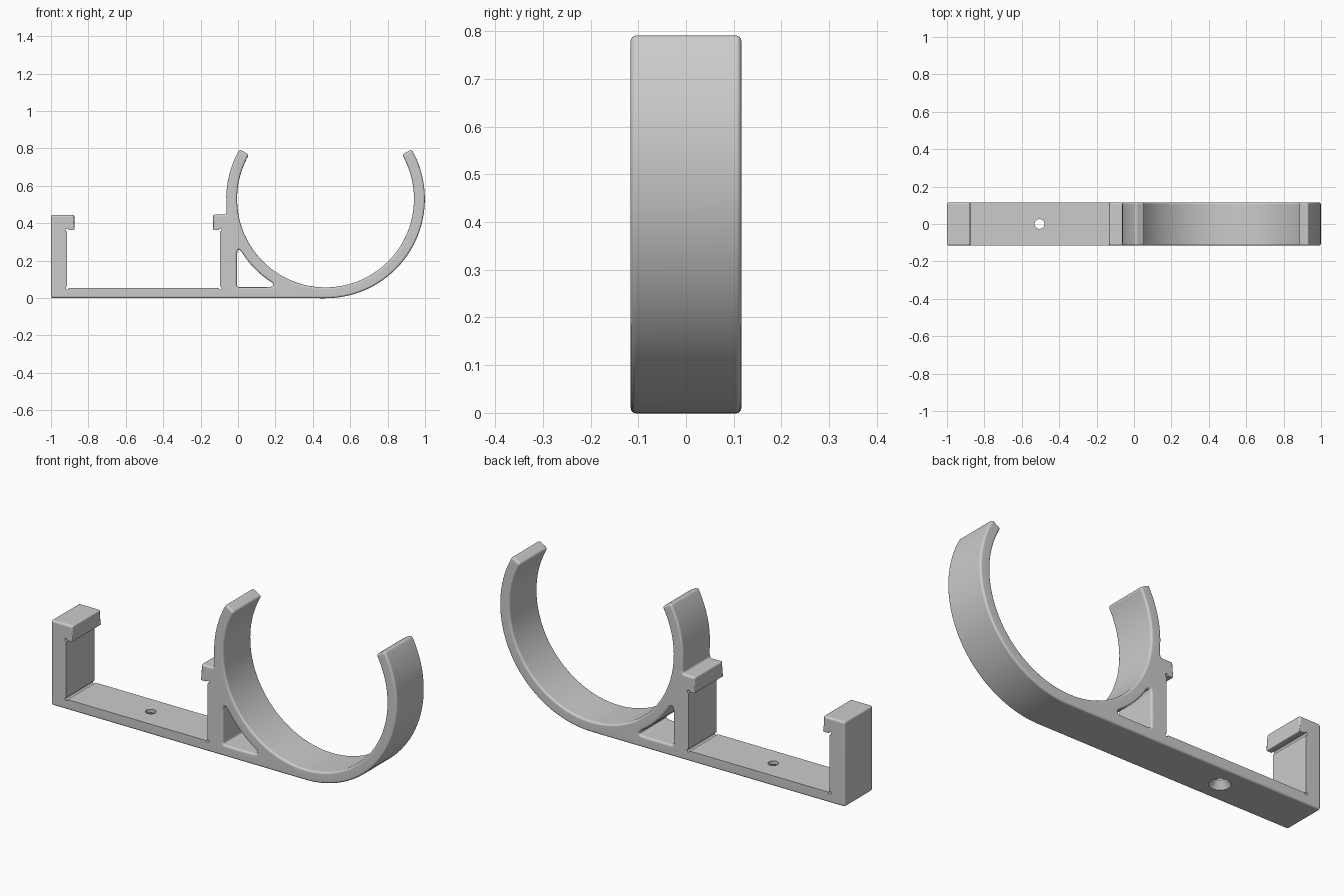
import bpy, bmesh, math
from mathutils import Vector

if "Cube" in bpy.data.objects:
    bpy.data.objects.remove(bpy.data.objects["Cube"])

HALF, EDGE = 0.116, 0.011          # half width, rounded edge radius
CX, CZ, R_OUT, R_IN = 0.468, 0.53, 0.531, 0.473


def arc(cx, cz, r, a0, a1, n, w):
    """Arc points as (x, z, corner radius, edge rounding weight)."""
    out = []
    for i in range(n + 1):
        a = math.radians(a0 + (a1 - a0) * i / n)
        out.append((cx + r * math.cos(a), cz + r * math.sin(a), 0, w))
    return out


def relief(cx, cz, a0):
    """Small round relief cut into an inner corner."""
    return arc(cx, cz, 0.008, a0, a0 - 270, 12, 0)


def round_corners(pts, n=6):
    out = []
    for i, (x, z, r, w) in enumerate(pts):
        p = Vector((x, z))
        if r == 0:
            out.append((p, w))
            continue
        a, b = Vector(pts[i - 1][:2]), Vector(pts[(i + 1) % len(pts)][:2])
        a, b = p + (a - p).normalized() * r, p + (b - p).normalized() * r
        for k in range(n + 1):
            t = k / n
            out.append((a * (1 - t) ** 2 + p * 2 * t * (1 - t) + b * t * t, w))
    return out


def inset(loop, d):
    """Move a loop into the solid by d, scaled by each point's weight."""
    out = []
    for i, (p, w) in enumerate(loop):
        u = (p - loop[i - 1][0]).normalized()
        v = (loop[(i + 1) % len(loop)][0] - p).normalized()
        n1, n2 = Vector((-u.y, u.x)), Vector((-v.y, v.x))
        out.append(p + (n1 + n2) / max(0.3, 1 + n1.dot(n2)) * d * w)
    return out


# Outline: left hook, base, open ring, right hook
outline = [(-1, 0.445, 0.012, 1), (-1, 0, 0.012, 1)]
outline += arc(CX, CZ, R_OUT, -90, 27, 36, 1)
outline += [(*arc(CX, CZ, R_OUT, 30, 30, 1, 1)[0][:2], 0.014, 1),
            (*arc(CX, CZ, R_IN, 30, 30, 1, 1)[0][:2], 0.014, 1)]
outline += arc(CX, CZ, R_IN, 27, -207, 72, 1)
outline += [(*arc(CX, CZ, R_IN, 150, 150, 1, 1)[0][:2], 0.014, 1),
            (*arc(CX, CZ, R_OUT, 150, 150, 1, 1)[0][:2], 0.014, 1)]
outline += arc(CX, CZ, R_OUT, 153, 185, 10, 1)
outline += [(-0.062, 0.446, 0.014, 1), (-0.133, 0.446, 0.01, 1), (-0.133, 0.363, 0.006, 0)]
outline += relief(-0.095, 0.363, 180) + relief(-0.095, 0.054, 90)
outline += relief(-0.913, 0.054, 0) + relief(-0.913, 0.363, -90)
outline += [(-0.875, 0.363, 0.006, 0), (-0.875, 0.445, 0.01, 1)]

# Rounded triangular window between post and ring
window = [(-0.006, 0.058, 0.014, 1), (-0.006, 0.291, 0.07, 1)]
window += arc(CX, CZ, R_OUT, 215, 234, 8, 1)
window += [(0.222, 0.058, 0.07, 1)]

# Layers across the width, with a quarter-round at both sides
steps = [math.radians(90 * k / 4) for k in range(5)]
layers = [(EDGE * (1 - math.cos(a)), HALF - EDGE + EDGE * math.sin(a)) for a in steps]
layers = [(d, -y) for d, y in reversed(layers)] + layers

bm = bmesh.new()
caps = [[], []]
for loop in (round_corners(outline), round_corners(window)):
    rows = [[bm.verts.new((p.x, y, p.y)) for p in inset(loop, d)] for d, y in layers]
    n = len(loop)
    for r0, r1 in zip(rows, rows[1:]):
        for i in range(n):
            j = (i + 1) % n
            bm.faces.new((r0[i], r0[j], r1[j], r1[i]))
    for cap, row in zip(caps, (rows[0], rows[-1])):
        cap += [bm.edges.get((row[i], row[(i + 1) % n])) for i in range(n)]
for cap, side in zip(caps, (-1, 1)):
    bmesh.ops.triangle_fill(bm, use_beauty=True, edges=cap, normal=(0, side, 0))
bmesh.ops.recalc_face_normals(bm, faces=bm.faces)
mesh = bpy.data.meshes.new("pipe_clip")
bm.to_mesh(mesh)
bm.free()
clip = bpy.data.objects.new("pipe_clip", mesh)
bpy.context.collection.objects.link(clip)

grey = bpy.data.materials.new("light_grey")
grey.diffuse_color = (0.6, 0.6, 0.6, 1)
grey.use_nodes = True
grey.node_tree.nodes["Principled BSDF"].inputs["Base Color"].default_value = grey.diffuse_color
mesh.materials.append(grey)

bpy.context.view_layer.objects.active = clip
clip.select_set(True)
bpy.ops.object.shade_smooth_by_angle(angle=math.radians(35))
clip.select_set(False)

# Screw hole: straight bore plus countersink from below
for name, r1, r2, z0, z1 in (("bore_cutter", 0.026, 0.026, -0.05, 0.12),
                             ("countersink_cutter", 0.06, 0.026, -0.012, 0.036)):
    bpy.ops.mesh.primitive_cone_add(vertices=40, radius1=r1, radius2=r2, depth=z1 - z0,
                                    location=(-0.505, 0, (z0 + z1) / 2))
    cutter = bpy.context.object
    cutter.name = name
    cutter.data.materials.append(grey)
    cutter.hide_render = True
    cutter.display_type = 'WIRE'
    cut = clip.modifiers.new(name, 'BOOLEAN')
    cut.operation, cut.solver, cut.object = 'DIFFERENCE', 'EXACT', cutter

normals = clip.modifiers.new("clean_normals", 'WEIGHTED_NORMAL')
normals.keep_sharp = True
